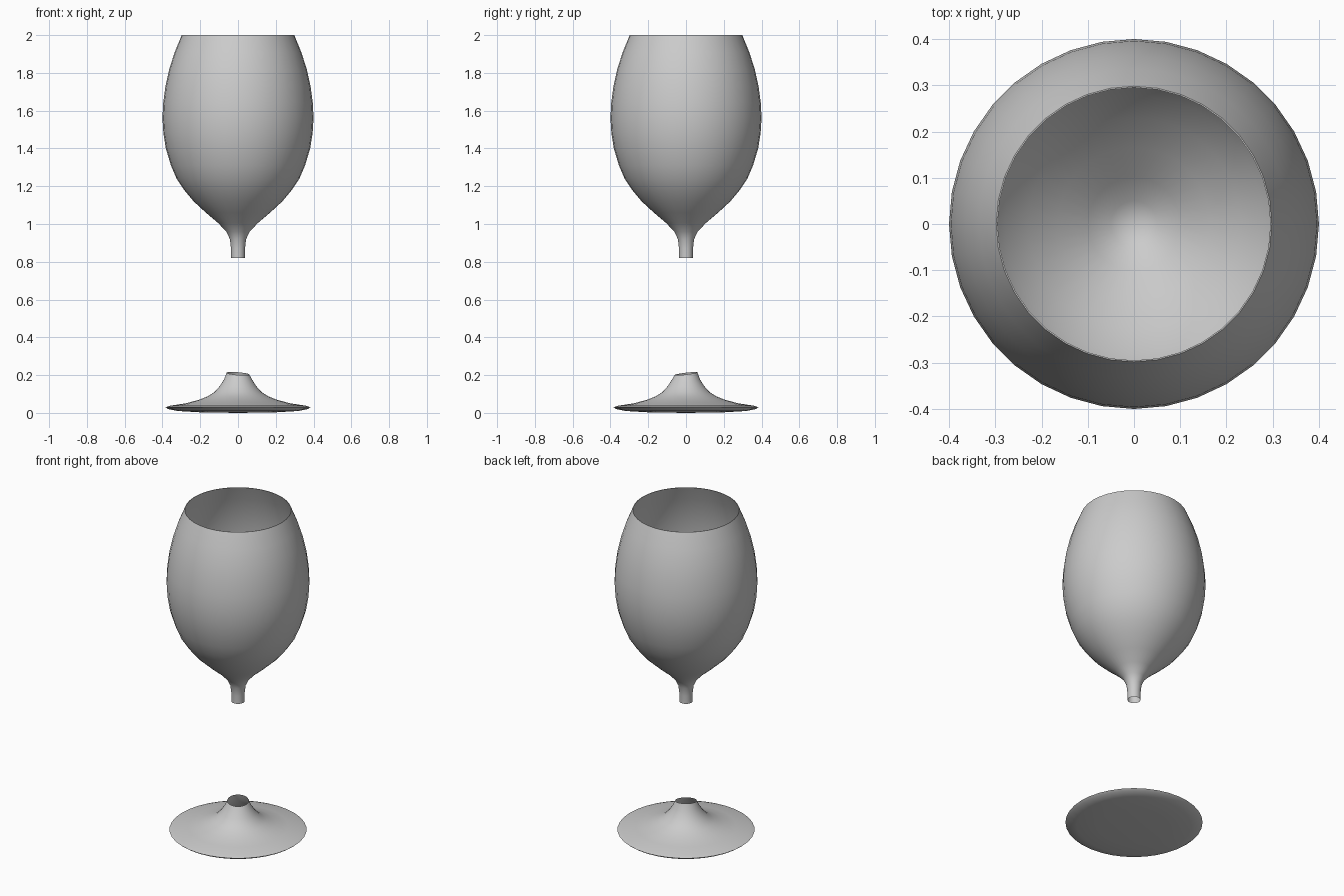
import bpy, bmesh, math

if "Cube" in bpy.data.objects:
    bpy.data.objects.remove(bpy.data.objects["Cube"])

SIDES = 36


def lathe(name, profile, angle=45):
    """Spin an (r, z) profile round the z axis; r = 0 gives a pole."""
    bm = bmesh.new()
    rings = []
    for r, z in profile:
        if r == 0:
            rings.append([bm.verts.new((0, 0, z))] * SIDES)
        else:
            rings.append([bm.verts.new((r * math.cos(2 * math.pi * i / SIDES),
                                        r * math.sin(2 * math.pi * i / SIDES), z))
                          for i in range(SIDES)])
    for a, b in zip(rings, rings[1:]):
        for i in range(SIDES):
            j = (i + 1) % SIDES
            corners = list(dict.fromkeys((a[i], a[j], b[j], b[i])))
            bm.faces.new(corners)
    mesh = bpy.data.meshes.new(name)
    bm.to_mesh(mesh)
    bm.free()
    obj = bpy.data.objects.new(name, mesh)
    bpy.context.collection.objects.link(obj)
    bpy.ops.object.select_all(action='DESELECT')
    obj.select_set(True)
    bpy.context.view_layer.objects.active = obj
    bpy.ops.object.shade_smooth_by_angle(angle=math.radians(angle))
    return obj


# Bowl: thin outer wall with stem stub, over the rim, then the inner wall
outer = [(0.036, 0.82), (0.037, 0.87), (0.043, 0.92), (0.062, 0.96),
         (0.105, 1.005), (0.17, 1.06), (0.235, 1.12), (0.285, 1.18),
         (0.325, 1.24), (0.355, 1.31), (0.382, 1.40), (0.395, 1.48),
         (0.400, 1.56), (0.396, 1.64), (0.384, 1.73), (0.364, 1.82),
         (0.335, 1.91), (0.298, 2.0)]
inner = [(r - 0.005, z + 0.004) for r, z in outer[4:-1]]
inner = [(0.0, 0.95), (0.05, 0.968)] + inner + [(0.295, 2.0)]
lathe("bowl", outer + inner[::-1])

# Foot: flat underside, thin edge, flared top with a broken stem stub
foot = lathe("foot", [(0.0, 0.0), (0.2, 0.003), (0.32, 0.01), (0.37, 0.02),
                      (0.383, 0.03), (0.36, 0.038), (0.28, 0.05),
                      (0.21, 0.068), (0.16, 0.088), (0.125, 0.11),
                      (0.098, 0.14), (0.075, 0.175), (0.06, 0.208)])

# Slanted break at the top of the stub
for v in foot.data.vertices:
    if v.co.z > 0.2:
        v.co.z += 0.12 * v.co.y - 0.08 * v.co.x
